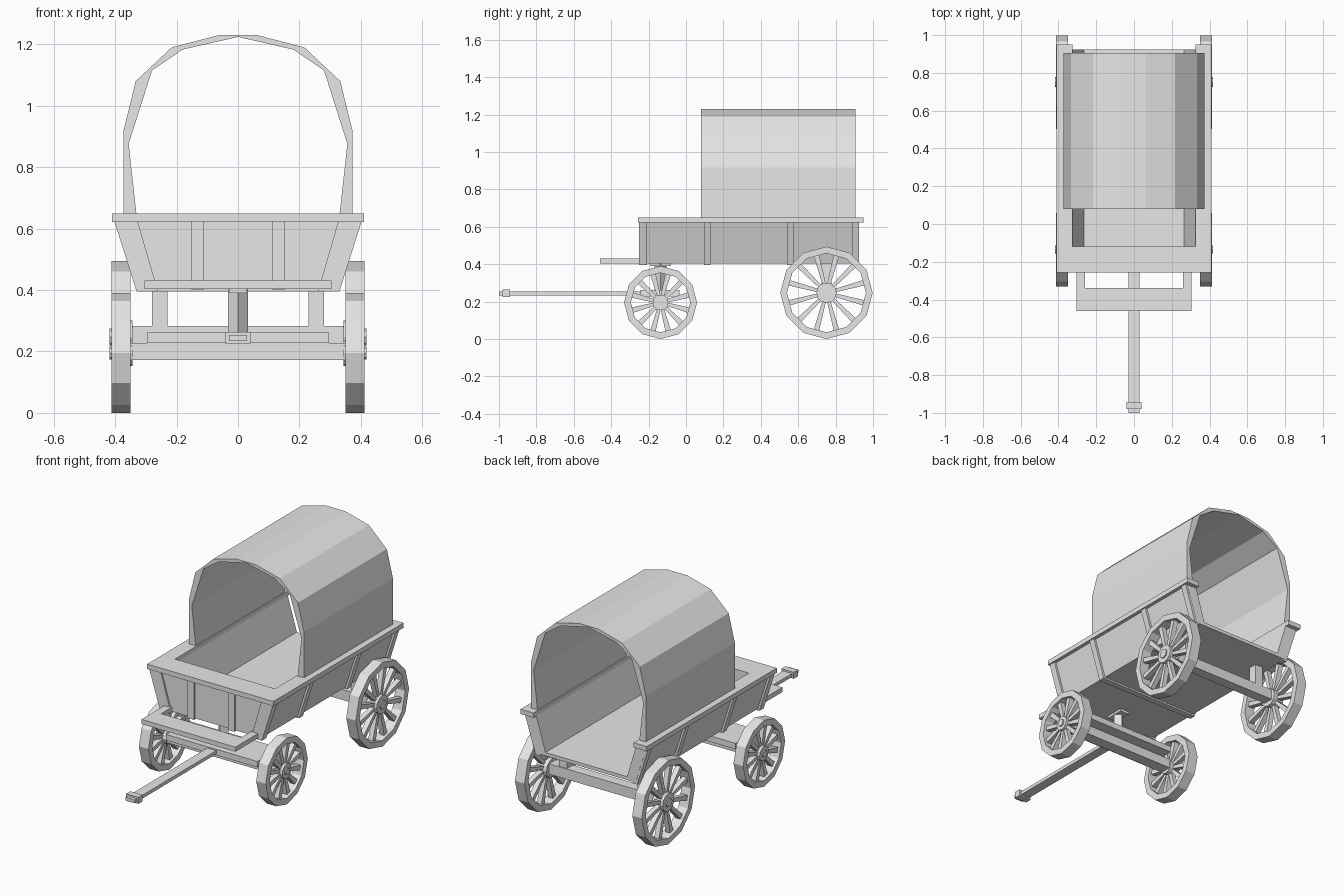
import bpy, bmesh, math
from mathutils import Vector

cube = bpy.data.objects.get("Cube")
if cube:
    bpy.data.objects.remove(cube, do_unlink=True)

grey = bpy.data.materials.new("plain_grey")
grey.use_nodes = True
grey.diffuse_color = (0.8, 0.8, 0.8, 1)
grey.node_tree.nodes["Principled BSDF"].inputs["Base Color"].default_value = (0.8, 0.8, 0.8, 1)


def finish(name, bm):
    bmesh.ops.recalc_face_normals(bm, faces=bm.faces)
    mesh = bpy.data.meshes.new(name)
    bm.to_mesh(mesh)
    bm.free()
    mesh.materials.append(grey)
    obj = bpy.data.objects.new(name, mesh)
    bpy.context.collection.objects.link(obj)
    return obj


def place(axis, u, v, w):
    """Turn outline coordinates u, v and depth w along an axis into a point."""
    return {"x": (w, u, v), "y": (u, w, v), "z": (u, v, w)}[axis]


def prism(name, outline, axis, start, end):
    bm = bmesh.new()
    rings = [[bm.verts.new(place(axis, u, v, w)) for u, v in outline] for w in (start, end)]
    bm.faces.new(rings[0])
    bm.faces.new(rings[1])
    for i in range(len(outline)):
        j = (i + 1) % len(outline)
        bm.faces.new((rings[0][i], rings[0][j], rings[1][j], rings[1][i]))
    return finish(name, bm)


def box(name, x, y, z):
    return prism(name, [(x[0], y[0]), (x[1], y[0]), (x[1], y[1]), (x[0], y[1])], "z", *z)


def mirrored(points):
    """Complete a half outline, from +x round to -x."""
    return points + [(-x, z) for x, z in reversed(points) if x > 0]


def circle(cu, cv, radius, sides, turn=0.0):
    angles = [2 * math.pi * i / sides + turn for i in range(sides)]
    return [(cu + radius * math.sin(a), cv + radius * math.cos(a)) for a in angles]


def wheel(name, side, cy, radius, hub):
    x_in, x_out = 0.35 * side, 0.412 * side
    # Twelve-sided rim
    bm = bmesh.new()
    loops = []
    for r, x in ((radius, x_in), (radius, x_out), (radius - 0.036, x_out), (radius - 0.036, x_in)):
        loops.append([bm.verts.new((x, u, v)) for u, v in circle(cy, radius, r, 12)])
    for k in range(4):
        a, b = loops[k], loops[(k + 1) % 4]
        for i in range(12):
            j = (i + 1) % 12
            bm.faces.new((a[i], a[j], b[j], b[i]))
    finish(name + "_rim", bm)
    # Spokes, wider towards the rim
    bm = bmesh.new()
    for i in range(12):
        a = math.radians(15 + 30 * i)
        out = Vector((0, math.sin(a), math.cos(a)))
        across = Vector((0, math.cos(a), -math.sin(a)))
        centre = Vector((0.381 * side, cy, radius))
        ends = []
        for r, half in ((hub * 0.8, 0.009), (radius - 0.03, 0.015)):
            ends.append([bm.verts.new(centre + out * r + across * s * half + Vector((t * 0.015, 0, 0)))
                         for s, t in ((-1, -1), (1, -1), (1, 1), (-1, 1))])
        for ring in ends:
            bm.faces.new(ring)
        for k in range(4):
            m = (k + 1) % 4
            bm.faces.new((ends[0][k], ends[0][m], ends[1][m], ends[1][k]))
    finish(name + "_spokes", bm)
    # Hub and axle cap
    prism(name + "_hub", circle(cy, radius, hub, 12), "x", 0.343 * side, 0.412 * side)
    prism(name + "_cap", circle(cy, radius, hub * 0.5, 8), "x", 0.4 * side, 0.419 * side)


# Flared wagon bed: open-backed trough plus front wall
prism("bed", mirrored([(0.39, 0.625), (0.32, 0.405)])[:2] +
      [(-0.32, 0.405), (-0.39, 0.625), (-0.325, 0.625), (-0.265, 0.425), (0.265, 0.425), (0.325, 0.625)],
      "y", -0.12, 0.925)
prism("front_wall", mirrored([(0.39, 0.625), (0.32, 0.405)]), "y", -0.24, -0.12)

# Top rail, open at the back
prism("top_rail", [(0.41, 0.95), (0.41, -0.257), (-0.41, -0.257), (-0.41, 0.95),
                   (-0.325, 0.95), (-0.325, -0.12), (0.325, -0.12), (0.325, 0.95)], "z", 0.622, 0.65)

# Slanted side posts and the ribs under the floor
for s, label in ((1, "left"), (-1, "right")):
    for i, y in enumerate((-0.245, 0.095, 0.54, 0.888)):
        prism(f"{label}_side_post_{i}", [(0.403 * s, 0.625), (0.33 * s, 0.395),
                                         (0.30 * s, 0.395), (0.37 * s, 0.625)], "y", y, y + 0.036)
    prism(label + "_front_corner_post", [(0.403 * s, 0.625), (0.33 * s, 0.395),
                                         (0.26 * s, 0.395), (0.327 * s, 0.625)], "y", -0.25, -0.22)
    box(label + "_front_post", sorted((0.11 * s, 0.152 * s)), (-0.25, -0.23), (0.4, 0.625))
for i, y in enumerate((0.095, 0.54)):
    box(f"floor_rib_{i}", (-0.33, 0.33), (y, y + 0.036), (0.395, 0.41))

# Footboard with its two arms
prism("footboard", [(-0.305, -0.46), (0.305, -0.46), (0.305, -0.235), (0.26, -0.235),
                    (0.26, -0.34), (-0.26, -0.34), (-0.26, -0.235), (-0.305, -0.235)], "z", 0.404, 0.431)

# Faceted canopy
outer = mirrored([(0.373, 0.64), (0.373, 0.918), (0.333, 1.08), (0.216, 1.19), (0.062, 1.23)])
inner = mirrored([(0.33, 0.64), (0.356, 0.876), (0.28, 1.115), (0.18, 1.183), (0, 1.224)])
prism("canopy", outer + inner[::-1], "y", 0.08, 0.905)

# Wheels
for s, label in ((1, "left"), (-1, "right")):
    wheel(label + "_rear_wheel", s, 0.751, 0.247, 0.054)
    wheel(label + "_front_wheel", s, -0.136, 0.195, 0.042)
    box(label + "_rear_strut", sorted((0.23 * s, 0.28 * s)), (0.725, 0.777), (0.255, 0.41))

# Axles and front turning gear
box("rear_axle", (-0.35, 0.35), (0.721, 0.781), (0.222, 0.283))
box("front_axle", (-0.35, 0.35), (-0.17, -0.102), (0.173, 0.228))
box("front_bolster", (-0.297, 0.297), (-0.243, -0.035), (0.227, 0.262))
prism("turning_column", circle(0, -0.136, 0.032, 4), "z", 0.25, 0.41)
box("turning_plate", (-0.03, 0.03), (-0.19, -0.08), (0.39, 0.41))

# Draw pole with end cap
box("draw_pole", (-0.029, 0.029), (-1.0, -0.2), (0.234, 0.254))
box("pole_cap", (-0.04, 0.04), (-0.98, -0.942), (0.226, 0.264))
